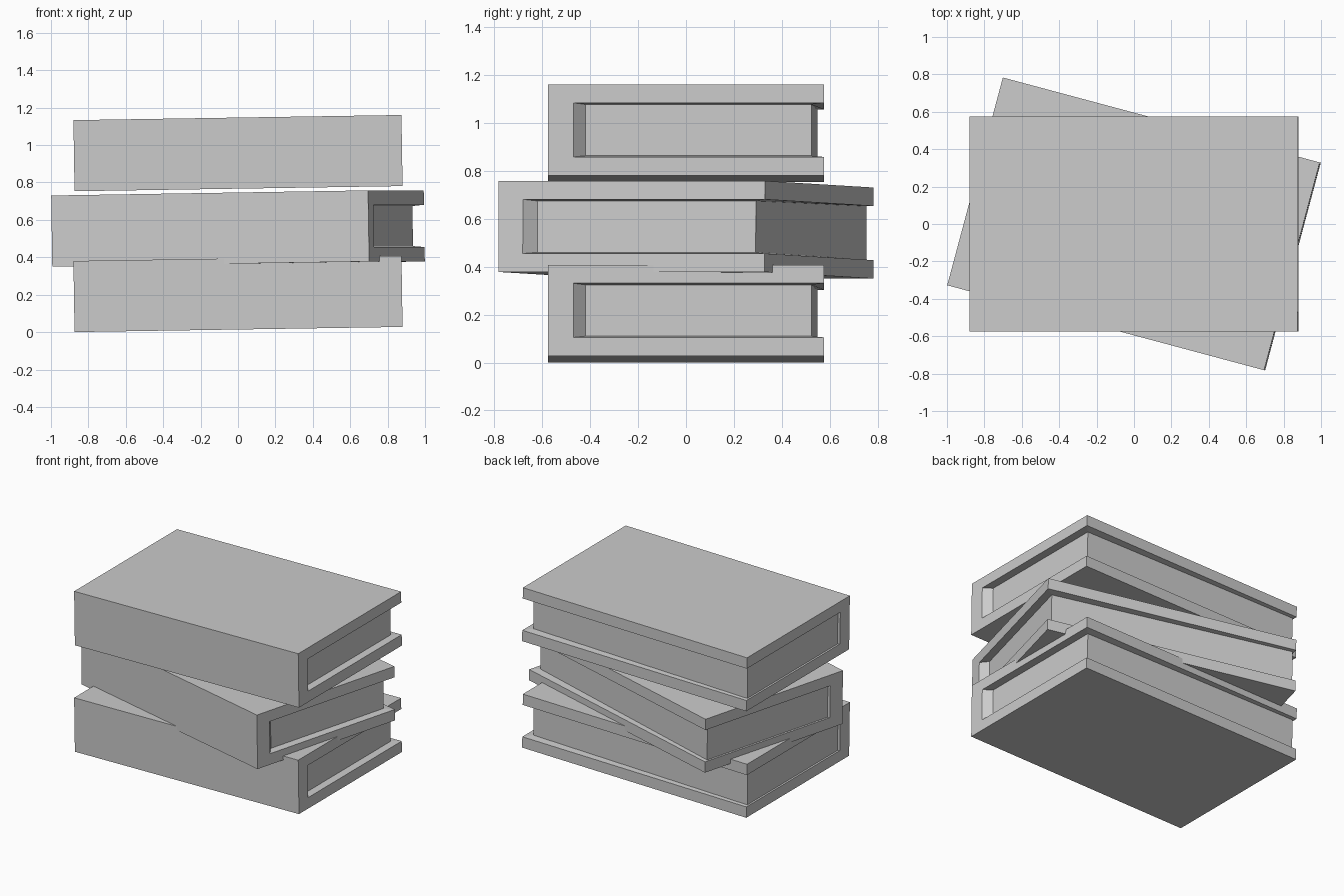
import bpy, bmesh
from math import radians

if "Cube" in bpy.data.objects:
    bpy.data.objects.remove(bpy.data.objects["Cube"])

W, D, T = 0.877, 0.575, 0.19      # half length, half depth, half thickness
COVER = 0.077                     # cover board thickness

# plan outlines: rim of the recess, and the page block inside it
RIM = [(W, -0.47), (W, D), (-W, D), (-W, -0.47)]
PAGES = [(W - 0.05, -0.42), (W - 0.05, 0.523), (-W + 0.012, 0.548), (-W + 0.012, -0.46)]
TAPER = [0.006, 0.006, 0.001, 0.001]


def make_book(name, z, turn):
    bm = bmesh.new()
    zi = T - COVER

    def row(path, level, sign=0):
        return [bm.verts.new((x, y, level + sign * t)) for (x, y), t in zip(path, TAPER)]

    # rows from the underside up: board, ledge, page walls, ledge, board
    rows = [row(RIM, -T), row(RIM, -zi), row(PAGES, -zi, 1),
            row(PAGES, zi, -1), row(RIM, zi), row(RIM, T)]
    for lo, hi in zip(rows, rows[1:]):
        for i in range(3):
            bm.faces.new((lo[i], lo[i + 1], hi[i + 1], hi[i]))

    # spine, closed at both ends
    front = [[bm.verts.new((s * W, -D, lv)) for lv in (-T, T)] for s in (1, -1)]
    for (bottom, top), i in zip(front, (0, 3)):
        bm.faces.new((bottom, rows[0][i], rows[1][i], rows[4][i], rows[5][i], top))
        bm.faces.new([rows[k][i] for k in (1, 2, 3, 4)])
    (rb, rt), (lb, lt) = front
    bm.faces.new((rb, rt, lt, lb))

    # outer board faces
    bm.faces.new([rb] + rows[0] + [lb])
    bm.faces.new([rt] + rows[5] + [lt])

    bmesh.ops.recalc_face_normals(bm, faces=bm.faces)
    mesh = bpy.data.meshes.new(name)
    bm.to_mesh(mesh)
    bm.free()
    book = bpy.data.objects.new(name, mesh)
    book.location = (0, 0, z)
    book.rotation_euler = (0, radians(-0.9), radians(turn))
    bpy.context.collection.objects.link(book)


# stack of three slightly tilted books, the middle one turned
make_book("bottom_book", 0.204, 0)
make_book("middle_book", 0.554, -15)
make_book("top_book", 0.957, 0)
